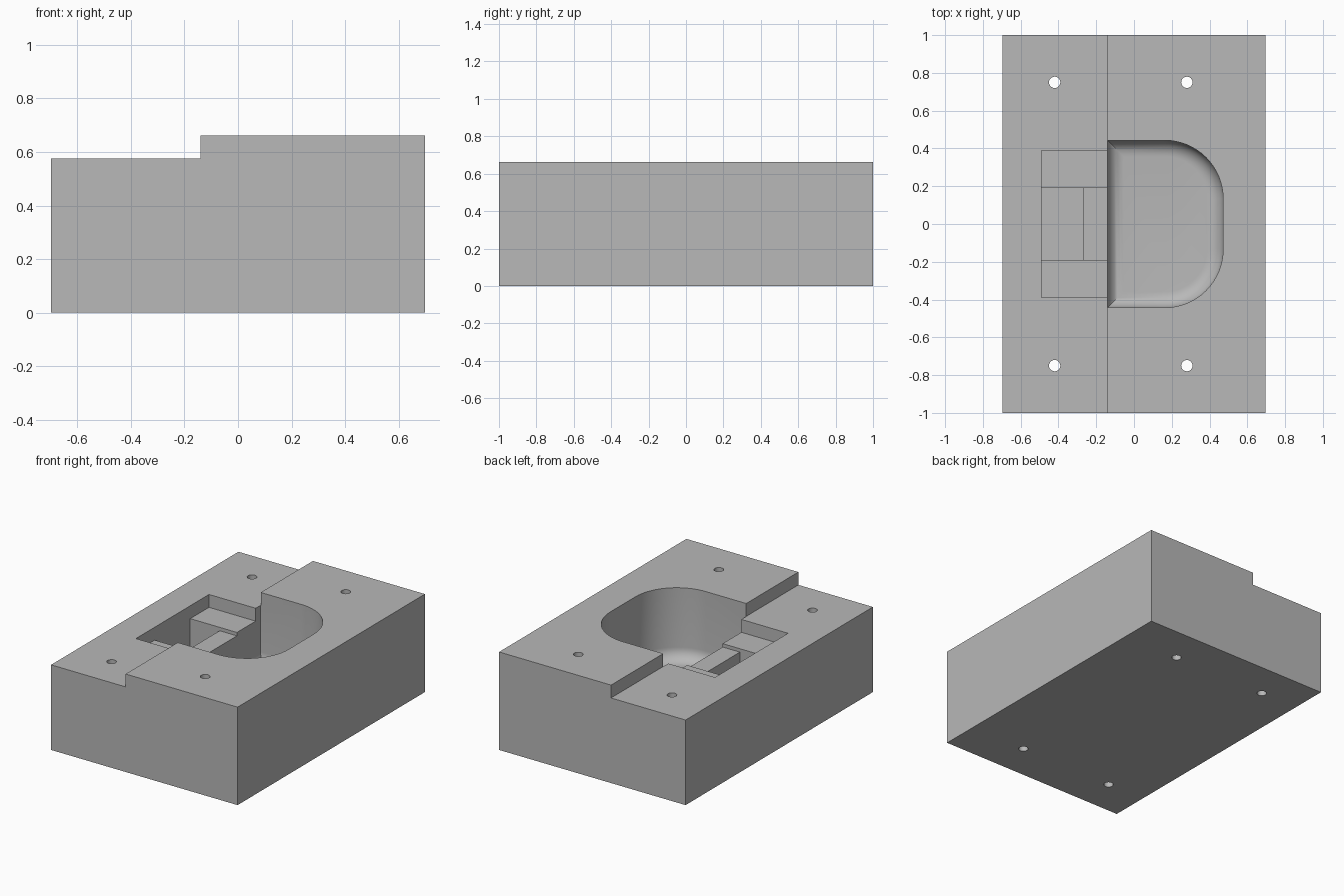
import bpy
import bmesh
from math import sin, cos, pi

cube = bpy.data.objects.get("Cube")
if cube:
    bpy.data.objects.remove(cube, do_unlink=True)

grey = bpy.data.materials.new("plain grey")
grey.use_nodes = True
colour = (0.48, 0.48, 0.48, 1)
grey.diffuse_color = colour
grey.node_tree.nodes["Principled BSDF"].inputs["Base Color"].default_value = colour

HALF_X, STEP_X = 0.697, -0.14
LOW, HIGH = 0.575, 0.662
POCKET_Y, POCKET_X, CORNER = 0.443, 0.472, 0.31
FILLET, FLOOR = 0.085, 0.175


def loft(name, rings):
    """Solid made by joining matching rings of points and capping both ends."""
    bm = bmesh.new()
    loops = [[bm.verts.new(p) for p in ring] for ring in rings]
    n = len(loops[0])
    for a, b in zip(loops, loops[1:]):
        for i in range(n):
            j = (i + 1) % n
            bm.faces.new((a[i], a[j], b[j], b[i]))
    bm.faces.new(loops[0])
    bm.faces.new(loops[-1])
    bmesh.ops.recalc_face_normals(bm, faces=bm.faces)
    mesh = bpy.data.meshes.new(name)
    bm.to_mesh(mesh)
    bm.free()
    mesh.materials.append(grey)
    obj = bpy.data.objects.new(name, mesh)
    bpy.context.collection.objects.link(obj)
    return obj


def box(name, x0, x1, y, z0):
    """Cutter box, symmetric in y, open through the top."""
    outline = [(x0, -y), (x1, -y), (x1, y), (x0, y)]
    return loft(name, [[(a, b, z) for a, b in outline] for z in (z0, 1)])


def d_ring(inset, z, steps=16):
    """D-shaped outline: square corners at the step, round ones opposite."""
    x0 = STEP_X - 0.001 + inset
    y = POCKET_Y - inset
    r = CORNER - inset
    cx, cy = POCKET_X - CORNER, POCKET_Y - CORNER
    arc = [(cx + r * cos(t), cy + r * sin(t))
           for t in (i / steps * pi / 2 for i in range(steps + 1))]
    lower = [(a, -b) for a, b in reversed(arc)]
    return [(a, b, z) for a, b in [(x0, -y)] + lower + arc + [(x0, y)]]


# Stepped block
profile = [(-HALF_X, 0), (HALF_X, 0), (HALF_X, HIGH),
           (STEP_X, HIGH), (STEP_X, LOW), (-HALF_X, LOW)]
block = loft("stepped_block", [[(x, y, z) for x, z in profile] for y in (-1, 1)])

# Deep pocket with a rounded foot
rings = [d_ring(0, 1)]
for i in range(9):
    t = i / 8 * pi / 2
    rings.append(d_ring(FILLET * (1 - cos(t)), FLOOR + FILLET * (1 - sin(t))))
cutters = [loft("pocket_cutter", rings)]

# Side recess: shelf, low rib and slot
cutters.append(box("shelf_cutter", -0.49, -0.09, 0.39, 0.488))
cutters.append(box("rib_cutter", -0.35, -0.08, 0.19, 0.465))
cutters.append(box("slot_cutter", -0.49, -0.27, 0.19, 0.2))

# Four through holes
for x in (-0.42, 0.28):
    for y in (-0.75, 0.75):
        circle = [(x + 0.03 * cos(i * pi / 12), y + 0.03 * sin(i * pi / 12))
                  for i in range(24)]
        cutters.append(loft("hole_cutter", [[(a, b, z) for a, b in circle]
                                            for z in (-1, 1)]))

bpy.ops.object.select_all(action="DESELECT")
bpy.context.view_layer.objects.active = block
block.select_set(True)
for cutter in cutters:
    cutter.hide_render = True
    mod = block.modifiers.new("cut", "BOOLEAN")
    mod.operation = "DIFFERENCE"
    mod.solver = "EXACT"
    mod.object = cutter
    bpy.ops.object.modifier_apply(modifier=mod.name)
    bpy.data.objects.remove(cutter, do_unlink=True)

bpy.ops.object.shade_smooth_by_angle(angle=pi / 6)
